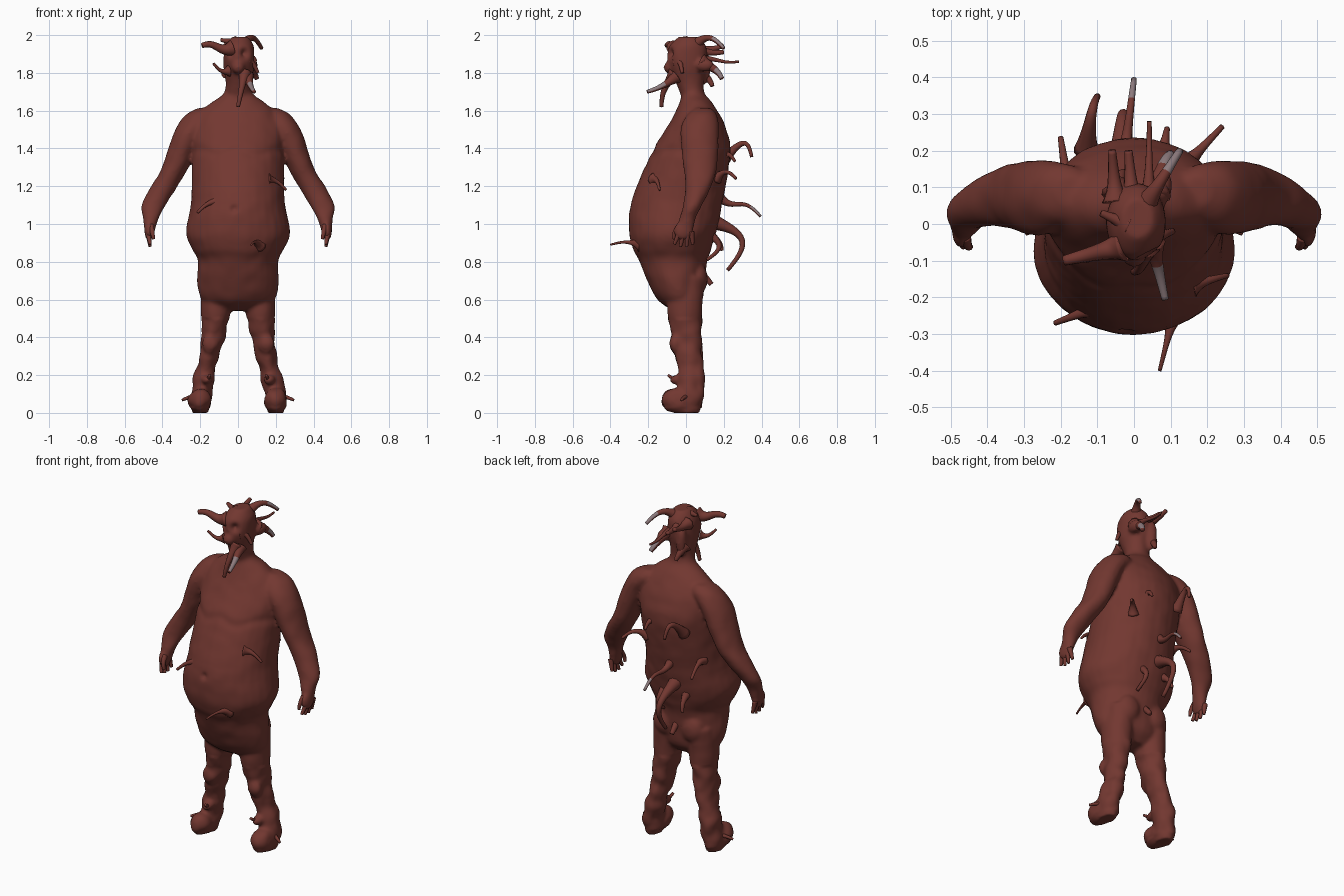
import bpy, bmesh, math
from mathutils import Vector, Matrix, noise

if "Cube" in bpy.data.objects:
    bpy.data.objects.remove(bpy.data.objects["Cube"])

skin = bpy.data.materials.new("red_brown_skin")
skin.diffuse_color = (0.17, 0.039, 0.03, 1)
skin.use_nodes = True
skin.node_tree.nodes["Principled BSDF"].inputs["Base Color"].default_value = skin.diffuse_color
pale = bpy.data.materials.new("pale_grey_flesh")
pale.diffuse_color = (0.27, 0.2, 0.21, 1)
pale.use_nodes = True
pale.node_tree.nodes["Principled BSDF"].inputs["Base Color"].default_value = pale.diffuse_color


def spline(rows, steps):
    """Catmull-Rom interpolation of equal-length number rows."""
    out = []
    for i in range(len(rows) - 1):
        p = [rows[max(0, min(len(rows) - 1, i + k))] for k in (-1, 0, 1, 2)]
        for s in range(steps):
            t = s / steps
            out.append([0.5 * (2 * b + (c - a) * t + (2 * a - 5 * b + 4 * c - d) * t * t
                               + (3 * b - a - 3 * c + d) * t ** 3) for a, b, c, d in zip(*p)])
    out.append(list(rows[-1]))
    return out


def skin_rings(bm, rings, pale_from=2):
    """Bridge rings into a closed tube; upper faces past pale_from turn pale."""
    vs = [[bm.verts.new(p) for p in r] for r in rings]
    n = len(vs[0])
    for j, (a, b) in enumerate(zip(vs, vs[1:])):
        mid = sum((v.co.z for v in a), 0) / n
        for i in range(n):
            f = bm.faces.new((a[i], a[(i + 1) % n], b[(i + 1) % n], b[i]))
            if j / len(vs) > pale_from and a[i].co.z + a[(i + 1) % n].co.z > 2 * mid:
                f.material_index = 1
    bm.faces.new(vs[0][::-1])
    bm.faces.new(vs[-1])


def loft(bm, rows, mirror=1):
    """Stack of ellipses; each row is z, centre x, half width, front y, back y."""
    rings = []
    for z, x, w, y0, y1 in spline(rows, 5):
        rings.append([(mirror * (x + w * math.cos(a)), (y0 + y1) / 2 + (y1 - y0) / 2 * math.sin(a), z)
                      for a in (math.tau * i / 32 for i in range(32))])
    skin_rings(bm, rings)


def blob(bm, c, r):
    m = Matrix.Translation(c) @ Matrix.Diagonal((*r, 1))
    bmesh.ops.create_uvsphere(bm, u_segments=20, v_segments=12, radius=1, matrix=m)


def strand(bm, start, end, rise=0.0, push=0.0, r=.017, flare=.018, wave=0.0, pale_from=2):
    """Tapered strand bowed upward by rise and backward by push, with a flared root."""
    a, b, n = Vector(start), Vector(end), 18
    path = []
    for i in range(n + 1):
        t = i / n
        k = math.sin(math.pi * t)
        path.append(a.lerp(b, t) + Vector((0, push * k, rise * k + wave * math.sin(math.tau * t))))
    rings, side, last = [], None, None
    for i, p in enumerate(path):
        d = (path[min(i + 1, n)] - path[max(i - 1, 0)]).normalized()
        side = d.orthogonal().normalized() if side is None else last.rotation_difference(d) @ side
        last, up, t = d, d.cross(side), i / n
        rad = r * (1 - .48 * t) + flare * (1 - t) ** 5
        rings.append([p + rad * (side * math.cos(q) + up * math.sin(q))
                      for q in (math.tau * j / 10 for j in range(10))])
    skin_rings(bm, rings, pale_from)


def finish(bm, name):
    bmesh.ops.recalc_face_normals(bm, faces=bm.faces)
    me = bpy.data.meshes.new(name)
    bm.to_mesh(me)
    bm.free()
    for f in me.polygons:
        f.use_smooth = True
    me.materials.append(skin)
    if any(f.material_index for f in me.polygons):
        me.materials.append(pale)
    ob = bpy.data.objects.new(name, me)
    bpy.context.collection.objects.link(ob)
    return ob


# Torso
bm = bmesh.new()
loft(bm, [(.54, 0, .12, -.07, .04), (.6, 0, .195, -.15, .085), (.7, 0, .216, -.205, .1),
          (.81, 0, .213, -.25, .115), (.87, 0, .245, -.282, .135), (.96, 0, .276, -.3, .16),
          (1.12, 0, .248, -.289, .195), (1.38, 0, .244, -.182, .236), (1.5, 0, .245, -.107, .213),
          (1.58, 0, .21, -.062, .178), (1.64, 0, .145, -.037, .14), (1.69, 0, .077, -.024, .1),
          (1.75, 0, .064, -.032, .085)])

# Head and face lumps
loft(bm, [(1.66, 0, .07, -.02, .11), (1.74, .002, .068, -.05, .092), (1.86, .005, .082, -.098, .11),
          (1.94, .008, .076, -.09, .105), (1.99, .01, .045, -.04, .07)])
blob(bm, (0, -.085, 1.83), (.035, .035, .035))
blob(bm, (.075, .1, 1.84), (.03, .05, .035))
blob(bm, (-.04, .1, 1.83), (.03, .03, .09))

# Arms, palms, legs and feet
for s in (-1, 1):
    loft(bm, [(1.615, .17, .04, .05, .13), (1.575, .195, .085, .003, .165), (1.48, .26, .08, -.03, .173),
              (1.3, .332, .07, -.013, .163), (1.2, .39, .07, -.005, .135), (1.1, .446, .065, -.015, .085),
              (1.03, .462, .042, -.035, .05), (.95, .468, .024, -.055, .035)], s)
    loft(bm, [(.72, .115, .075, -.1, .1), (.56, .117, .08, -.1, .086), (.43, .125, .064, -.082, .083),
              (.3, .15, .053, -.056, .089), (.2, .178, .054, -.038, .098), (.08, .197, .055, -.058, .093),
              (.0, .2, .042, -.05, .07)], s)
    blob(bm, (s * .472, -.014, .965), (.025, .053, .052))
    blob(bm, (s * .2, -.04, .064), (.065, .088, .066))
    blob(bm, (s * .2, -.085, .055), (.045, .038, .05))
    blob(bm, (s * .165, -.045, .175), (.03, .04, .025))
    blob(bm, (s * .145, -.055, .37), (.045, .03, .06))
    blob(bm, (s * .09, .065, .71), (.07, .05, .08))
raw = finish(bm, "raw_body")

# Fuse the masses into one skin and bake it
mod = raw.modifiers.new("fuse", 'REMESH')
mod.mode, mod.voxel_size = 'VOXEL', 0.01
mod = raw.modifiers.new("soften", 'SMOOTH')
mod.factor, mod.iterations = 0.5, 7
ev = raw.evaluated_get(bpy.context.evaluated_depsgraph_get())
bm = bmesh.new()
bm.from_mesh(ev.to_mesh())
ev.to_mesh_clear()
bpy.data.objects.remove(raw)

# Eye sockets, navel, chest fold and lumpy flesh
dents = [((.04, -.09, 1.905), .024, .03), ((-.04, -.085, 1.9), .018, .016), ((-.02, -.29, 1.08), .017, .016)]
bm.normal_update()
moves = []
for v in bm.verts:
    c, d = v.co, 0.0
    for p, r, depth in dents:
        d -= depth * math.exp(-((c - Vector(p)).length / r) ** 2)
    if v.normal.y < -.2 and abs(c.x) < .25 and 1.25 < c.z < 1.5:
        d -= .006 * math.exp(-((c.z - 1.38 - .012 * math.cos(c.x * 31)) / .025) ** 2)
    d += (.012 if .03 < c.z < .5 else .003) * noise.noise(c * 14)
    moves.append(v.normal * d)
for v, m in zip(bm.verts, moves):
    v.co += m
    v.co.z = max(v.co.z, 0)
finish(bm, "body")

# Fingers and thumbs
bm = bmesh.new()
for s in (-1, 1):
    for i in range(4):
        y = -.04 + .025 * i
        strand(bm, (s * .478, y * .8, .96), (s * .465, y * 1.3 - .01, .875 + .012 * abs(i - 1.5)), r=.016, flare=0)
    strand(bm, (s * .46, -.035, .99), (s * .447, -.062, .92), push=-.01, r=.016, flare=0)
finish(bm, "fingers")

# Horns on the crown
bm = bmesh.new()
strand(bm, (-.03, -.06, 1.93), (-.19, -.1, 1.945), r=.027, wave=-.01)
strand(bm, (-.02, .0, 1.96), (-.09, .03, 1.975), r=.018)
strand(bm, (.03, .05, 1.95), (.125, .2, 1.93), rise=.045, r=.019, pale_from=.55)
for x, z in ((-.05, 1.945), (-.005, 1.91)):
    strand(bm, (x, .06, 1.925), (x - .01, .2, z), rise=-.01, r=.021)
strand(bm, (.04, .07, 1.87), (.042, .28, 1.86), r=.012, wave=.006)
strand(bm, (.06, .08, 1.86), (.1, .19, 1.77), push=.02, r=.024, pale_from=.45)
finish(bm, "head_horns")

# Feelers around the mouth and neck
bm = bmesh.new()
strand(bm, (-.05, -.06, 1.81), (-.13, -.1, 1.85), rise=-.018, r=.013)
strand(bm, (.035, -.06, 1.8), (0, -.13, 1.62), push=-.02, r=.019)
strand(bm, (.05, -.05, 1.78), (.085, -.205, 1.7), rise=-.01, r=.019, pale_from=.35)
strand(bm, (.05, -.04, 1.86), (.105, -.02, 1.8), rise=.02)
strand(bm, (-.05, .08, 1.8), (-.03, .14, 1.73), push=.01, r=.022)
finish(bm, "face_feelers")

# Strands on the back and rump
bm = bmesh.new()
strand(bm, (-.13, .2, 1.34), (-.1, .348, 1.355), rise=.08, push=.03)
strand(bm, (-.03, .15, 1.17), (0, .395, 1.04), wave=-.022, r=.015, flare=.025, pale_from=.7)
strand(bm, (-.04, .12, 1.02), (-.02, .22, .755), push=.125, rise=.03, r=.02, flare=.03)
strand(bm, (.14, .16, 1.24), (.24, .265, 1.24), rise=.035, r=.015)
strand(bm, (.08, .2, 1.36), (.09, .26, 1.33), rise=.02, r=.015)
strand(bm, (-.18, .1, 1.16), (-.2, .235, 1.1), rise=.02, r=.015)
strand(bm, (.05, .1, .96), (.07, .11, .81), push=.07)
strand(bm, (-.09, .1, .96), (-.11, .19, .86), push=.025, flare=.03)
strand(bm, (0, .05, .75), (0, .135, .68), rise=.01, r=.025)
finish(bm, "back_strands")

# Strands on the belly
bm = bmesh.new()
strand(bm, (.11, -.24, .89), (.07, -.4, .89), rise=.014, r=.01, flare=.03)
strand(bm, (-.11, -.23, 1.12), (-.215, -.27, 1.06), rise=.015, r=.014)
strand(bm, (.16, -.165, 1.235), (.255, -.14, 1.18), rise=.016, r=.013, flare=.024)
finish(bm, "belly_strands")

# Spurs on the ankles
bm = bmesh.new()
for s in (-1, 1):
    strand(bm, (s * .2, .02, .085), (s * .295, -.025, .068), rise=.008, r=.014)
    strand(bm, (s * .17, -.02, .19), (s * .15, -.095, .2), rise=-.015, r=.014)
finish(bm, "ankle_spurs")
